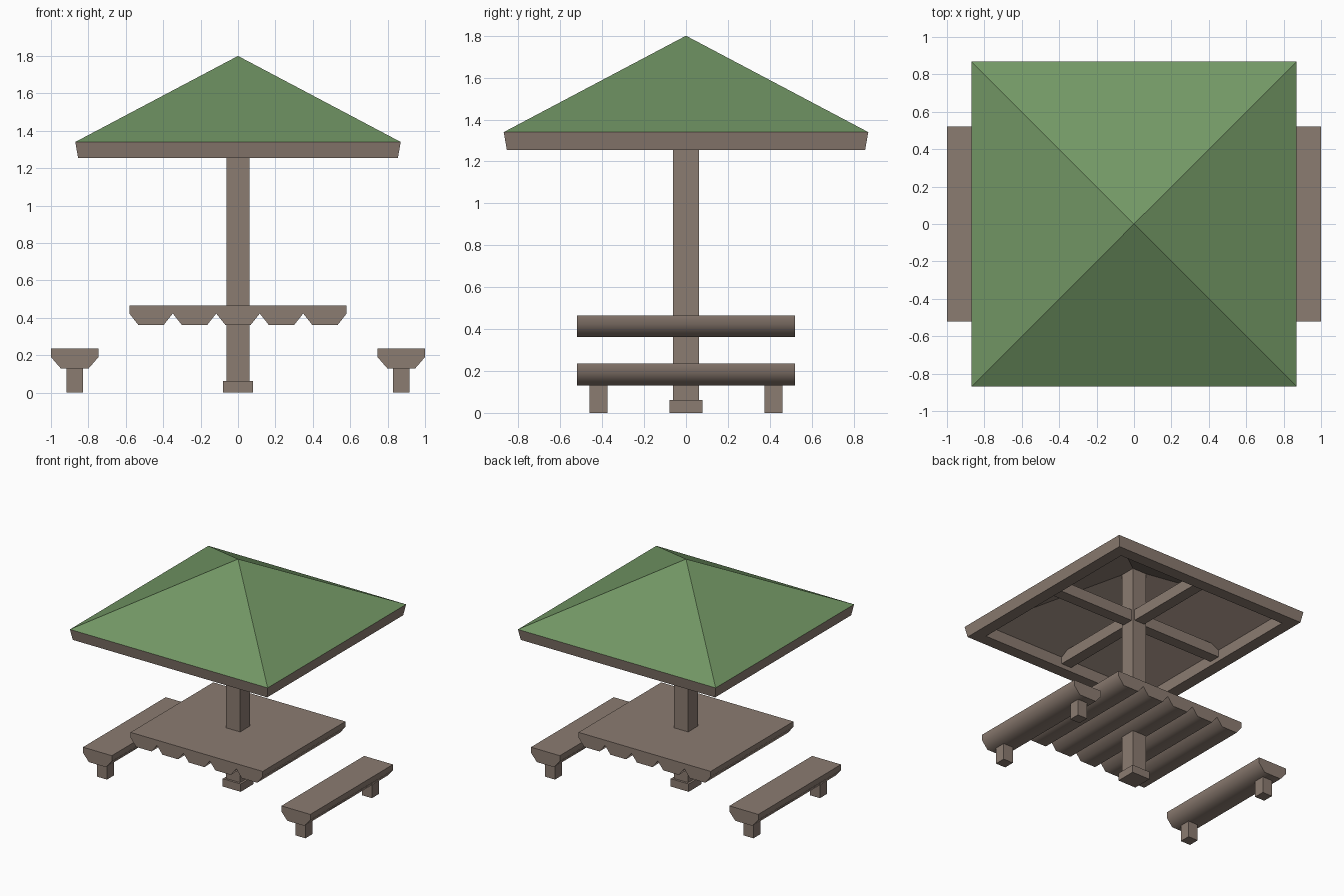
import bpy, bmesh, math

if "Cube" in bpy.data.objects:
    bpy.data.objects.remove(bpy.data.objects["Cube"])


def material(name, rgb):
    m = bpy.data.materials.new(name)
    m.diffuse_color = (*rgb, 1)
    m.use_nodes = True
    m.node_tree.nodes["Principled BSDF"].inputs["Base Color"].default_value = m.diffuse_color
    return m


WOOD = material("brown wood", (0.26, 0.20, 0.165))
GREEN = material("green roofing", (0.17, 0.31, 0.13))


def finish(bm, name, mats):
    bmesh.ops.recalc_face_normals(bm, faces=bm.faces)
    me = bpy.data.meshes.new(name)
    bm.to_mesh(me)
    bm.free()
    for m in mats:
        me.materials.append(m)
    ob = bpy.data.objects.new(name, me)
    bpy.context.collection.objects.link(ob)
    return ob


def box(name, x, y, z0, z1, hx, hy):
    bm = bmesh.new()
    bmesh.ops.create_cube(bm, size=1)
    for v in bm.verts:
        v.co = (x + v.co.x * 2 * hx, y + v.co.y * 2 * hy,
                (z0 + z1) / 2 + v.co.z * (z1 - z0))
    return finish(bm, name, [WOOD])


def prism(name, profile, hy):
    # extrude an x-z outline along y, with softly shaded lower chamfers
    bm = bmesh.new()
    face = bm.faces.new([bm.verts.new((x, -hy, z)) for x, z in profile])
    r = bmesh.ops.extrude_face_region(bm, geom=[face])
    for v in r["geom"]:
        if isinstance(v, bmesh.types.BMVert):
            v.co.y = hy
    ob = finish(bm, name, [WOOD])
    bpy.ops.object.select_all(action='DESELECT')
    ob.select_set(True)
    bpy.context.view_layer.objects.active = ob
    bpy.ops.object.shade_smooth_by_angle(angle=math.radians(60))
    return ob


# table top: five chamfered planks side by side
pitch, low = 0.2325, 0.068
outline = [(2.5 * pitch, 0.465), (-2.5 * pitch, 0.465), (-2.5 * pitch, 0.423)]
for i in range(-2, 3):
    c = i * pitch
    outline += [(c - low, 0.362), (c + low, 0.362), (c + pitch / 2, 0.423)]
prism("table_top", outline, 0.52)

# benches with two legs each
for side, s in (("left", -1), ("right", 1)):
    cx = s * 0.873
    prism(side + "_bench_seat",
          [(cx + dx, z) for dx, z in ((0.127, 0.235), (-0.127, 0.235), (-0.127, 0.19),
                                      (-0.075, 0.13), (0.075, 0.13), (0.127, 0.19))], 0.52)
    for end, t in (("front", -1), ("back", 1)):
        box(f"{side}_bench_{end}_leg", cx, t * 0.418, 0, 0.135, 0.043, 0.043)

# centre post and its foot
box("post", 0, 0, 0, 1.72, 0.062, 0.062)
box("post_foot", 0, 0, 0, 0.062, 0.079, 0.079)

# crossed beams under the roof
box("beam_across", 0, 0, 1.29, 1.38, 0.77, 0.045)
box("beam_lengthways", 0, 0, 1.29, 1.38, 0.045, 0.77)

# hollow roof: green pyramid, tapered fascia, inner frame wall and wooden underside
bm = bmesh.new()
rings = []
for h, z in ((0.87, 1.34), (0.855, 1.255), (0.76, 1.255), (0.76, 1.345)):
    rings.append([bm.verts.new((h * a, h * b, z)) for a, b in ((-1, -1), (1, -1), (1, 1), (-1, 1))])
top, under = bm.verts.new((0, 0, 1.80)), bm.verts.new((0, 0, 1.75))
for i in range(4):
    j = (i + 1) % 4
    bm.faces.new((rings[0][i], rings[0][j], top)).material_index = 1
    bm.faces.new((rings[3][i], rings[3][j], under))
    for a, b in zip(rings, rings[1:]):
        bm.faces.new((a[i], a[j], b[j], b[i]))
finish(bm, "roof", [WOOD, GREEN])
